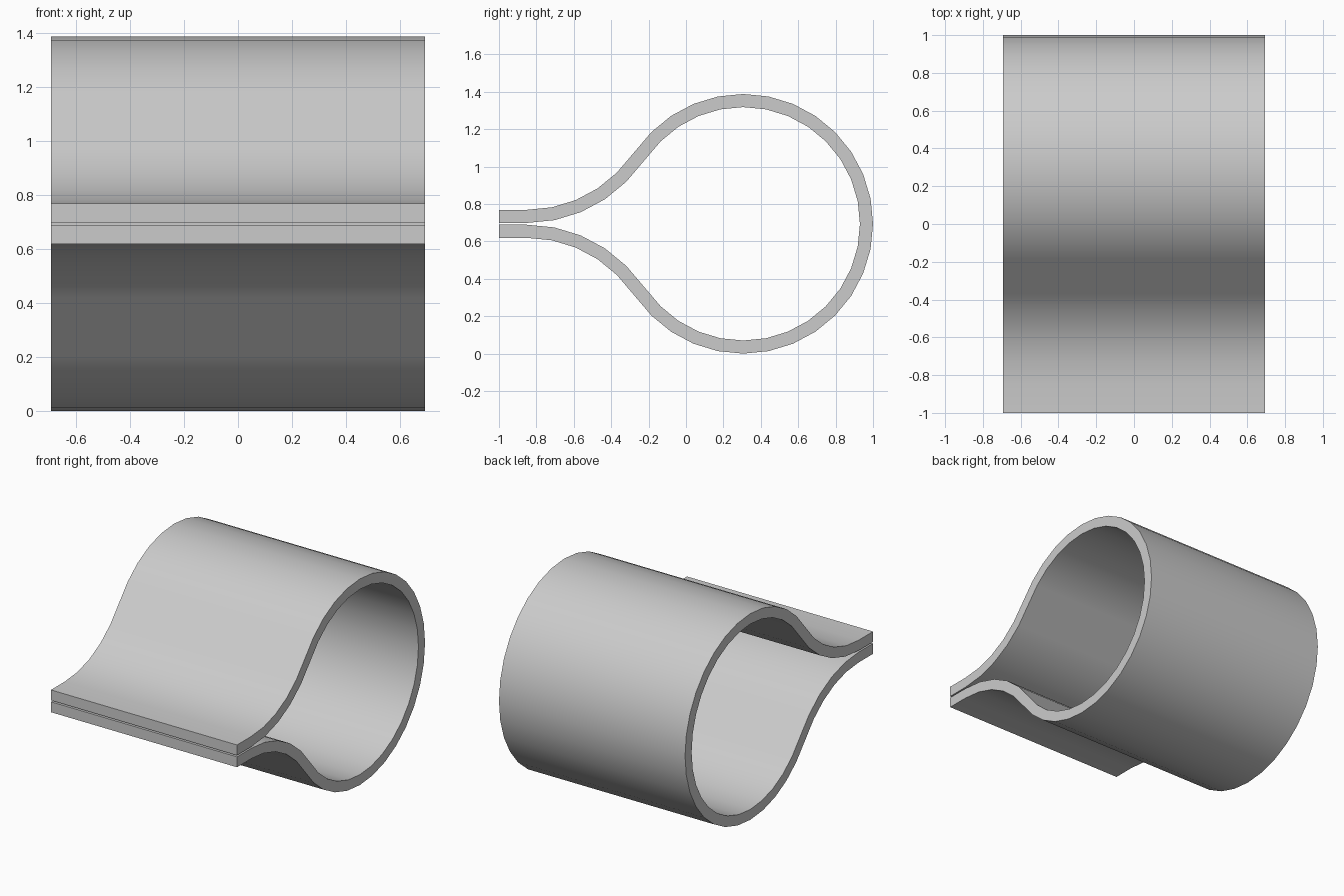
import bpy, bmesh
from math import sin, cos, radians

if "Cube" in bpy.data.objects:
    bpy.data.objects.remove(bpy.data.objects["Cube"])

HALF_W, MID, T = 0.693, 0.694, 0.07     # half length, loop centre height, wall thickness
CY, R = 0.306, 0.694                    # loop centre y and outer radius
AY, AR, GAP = -0.85, 0.68, 0.005        # neck arc start, its radius, half slit
STEP = radians(11.25)

# upper half of the profile as (outer, inner) pairs, heights relative to MID
zc = GAP + T + AR
half = [((-1, GAP + T), (-1, GAP))]
for i in range(5):                      # flared neck
    s, c = sin(i * STEP), cos(i * STEP)
    half.append(((AY + AR * s, zc - AR * c), (AY + (AR + T) * s, zc - (AR + T) * c)))
for i in range(-4, 9):                  # round loop
    s, c = sin(i * STEP), cos(i * STEP)
    half.append(((CY + R * s, R * c), (CY + (R - T) * s, (R - T) * c)))

# mirror to get the full strip
full = half + [tuple((y, -z) for y, z in p) for p in reversed(half[:-1])]

# extrude along x
bm = bmesh.new()
rings = []
for o, i in full:
    rings.append([bm.verts.new((x, p[0], MID + p[1]))
                  for x, p in ((-HALF_W, o), (HALF_W, o), (HALF_W, i), (-HALF_W, i))])
for a, b in zip(rings, rings[1:]):
    for k in range(4):
        n = (k + 1) % 4
        bm.faces.new((a[k], a[n], b[n], b[k]))
bm.faces.new(rings[0])
bm.faces.new(rings[-1])
bmesh.ops.recalc_face_normals(bm, faces=bm.faces)

mesh = bpy.data.meshes.new("loop_clamp")
bm.to_mesh(mesh)
bm.free()
obj = bpy.data.objects.new("loop_clamp", mesh)
bpy.context.collection.objects.link(obj)
bpy.context.view_layer.objects.active = obj
obj.select_set(True)
bpy.ops.object.shade_smooth_by_angle(angle=radians(30))
